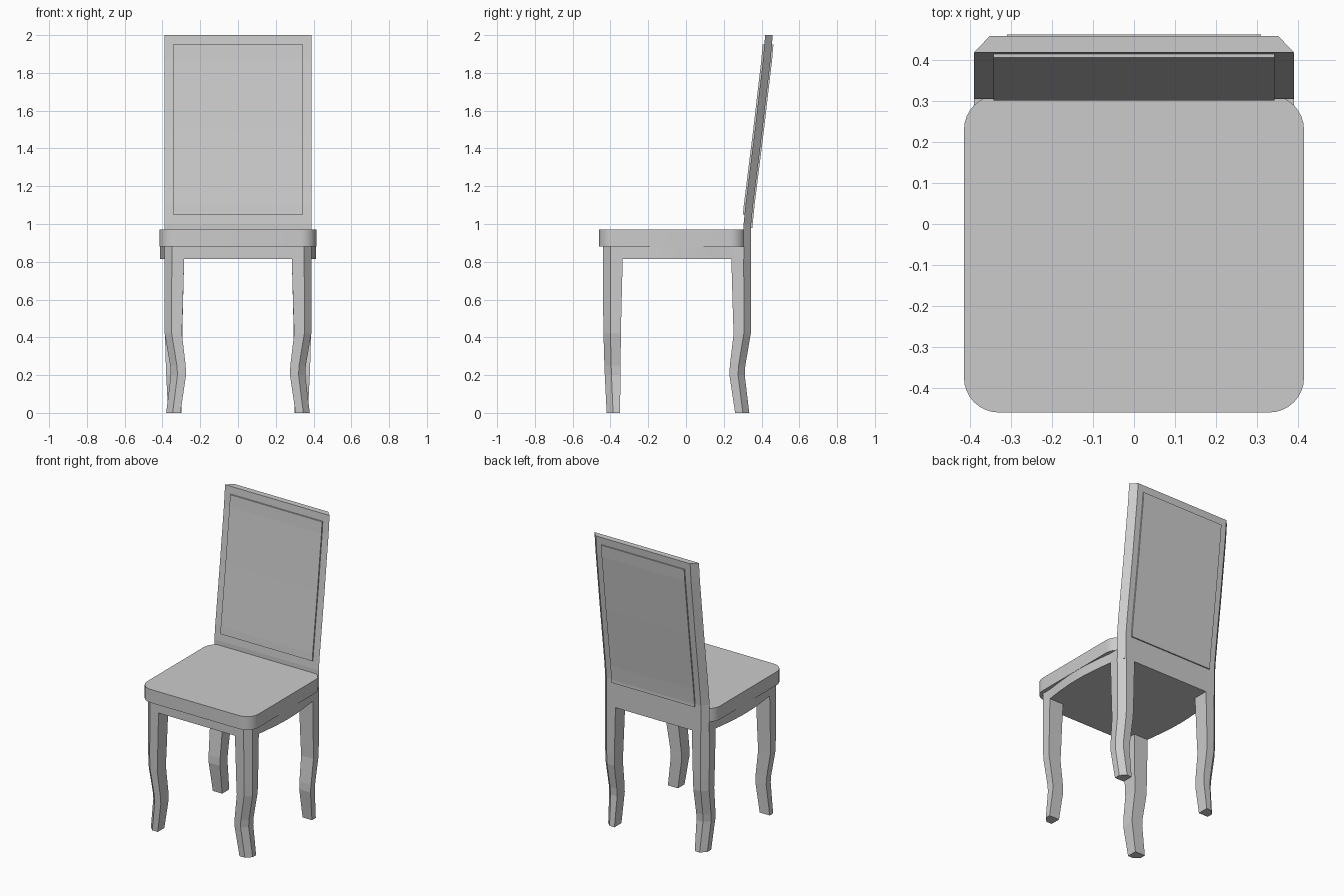
import bpy, bmesh, math

if "Cube" in bpy.data.objects:
    bpy.data.objects.remove(bpy.data.objects["Cube"])


def loft(name, rings, smooth=False):
    """Skin a stack of equal-length rings and cap both ends."""
    bm = bmesh.new()
    loops = [[bm.verts.new(p) for p in ring] for ring in rings]
    n = len(loops[0])
    for lo, hi in zip(loops, loops[1:]):
        for i in range(n):
            j = (i + 1) % n
            bm.faces.new((lo[i], lo[j], hi[j], hi[i]))
    bm.faces.new(loops[0][::-1])
    bm.faces.new(loops[-1])
    bmesh.ops.recalc_face_normals(bm, faces=bm.faces)
    mesh = bpy.data.meshes.new(name)
    bm.to_mesh(mesh)
    bm.free()
    obj = bpy.data.objects.new(name, mesh)
    bpy.context.collection.objects.link(obj)
    if smooth:
        bpy.ops.object.select_all(action='DESELECT')
        obj.select_set(True)
        bpy.context.view_layer.objects.active = obj
        bpy.ops.object.shade_smooth_by_angle(angle=math.radians(30))
    return obj


def slab(name, outline, z0, z1, smooth=False):
    return loft(name, [[(x, y, z) for x, y in outline] for z in (z0, z1)], smooth)


# Seat: rounded rectangle
X, Y0, Y1, R = 0.415, -0.46, 0.315, 0.085
outline = []
for cx, cy, start in ((X - R, Y1 - R, 0), (-X + R, Y1 - R, 90),
                      (-X + R, Y0 + R, 180), (X - R, Y0 + R, 270)):
    for k in range(9):
        a = math.radians(start + k * 90 / 8)
        outline.append((cx + R * math.cos(a), cy + R * math.sin(a)))
slab("seat", outline, 0.88, 0.97, True)

# Apron: chamfered front corners, sides bowed outwards between the legs
right = [(0.35, -0.44), (0.39, -0.40)]
for k in range(13):
    t = k / 12
    right.append((0.39 + 0.024 * math.sin(math.pi * t), -0.335 + 0.57 * t))
right.append((0.39, 0.307))
slab("apron", right + [(-x, y) for x, y in reversed(right)], 0.815, 0.88, True)

# Legs: five-sided section with chamfered outer corner.
# z, insets of outer/inner face along the bending axis, then the straight axis
LEG = [(0.00, 0.010, 0.085, 0.020, 0.090),
       (0.20, 0.034, 0.115, 0.010, 0.094),
       (0.25, 0.031, 0.113, 0.008, 0.094),
       (0.42, 0.002, 0.093, 0.003, 0.095),
       (0.50, 0.000, 0.096, 0.002, 0.097),
       (0.82, 0.000, 0.105, 0.000, 0.105)]


def leg(name, cx, cy, bend_in_x):
    sx, sy = math.copysign(1, cx), math.copysign(1, cy)
    rings = []
    for z, bo, bi, so, si in LEG:
        c = 0.034 + 0.006 * z / 0.82
        ring = []
        for b, s in ((bo, so + c), (bo + c, so), (bi, so), (bi, si), (bo, si)):
            dx, dy = (b, s) if bend_in_x else (s, b)
            ring.append((cx - sx * dx, cy - sy * dy, z))
        rings.append(ring)
    loft(name, rings)


for side, s in (("left", -1), ("right", 1)):
    leg("front_leg_" + side, s * 0.39, -0.44, True)
    leg("back_leg_" + side, s * 0.39, 0.345, False)

# Backrest: front-face profile (z, y)
BACK = [(0.815, 0.305), (1.0, 0.305), (1.1, 0.315), (1.3, 0.340),
        (1.5, 0.365), (1.7, 0.388), (1.87, 0.408), (2.0, 0.419)]


def back_y(z):
    for (z0, y0), (z1, y1) in zip(BACK, BACK[1:]):
        if z <= z1:
            return y0 + (y1 - y0) * (z - z0) / (z1 - z0)
    return BACK[-1][1]


def back_strip(name, z0, z1, front, rear, wf, wr):
    zs = [z0] + [z for z, _ in BACK if z0 < z < z1] + [z1]
    loft(name, [[(-wf, back_y(z) + front, z), (wf, back_y(z) + front, z),
                 (wr, back_y(z) + rear, z), (-wr, back_y(z) + rear, z)]
                for z in zs])


back_strip("backrest_frame", 0.815, 2.0, 0.0, 0.04, 0.39, 0.352)
back_strip("front_back_panel", 1.05, 1.95, -0.009, 0.01, 0.343, 0.343)
back_strip("rear_back_panel", 0.98, 1.95, 0.03, 0.048, 0.31, 0.31)
